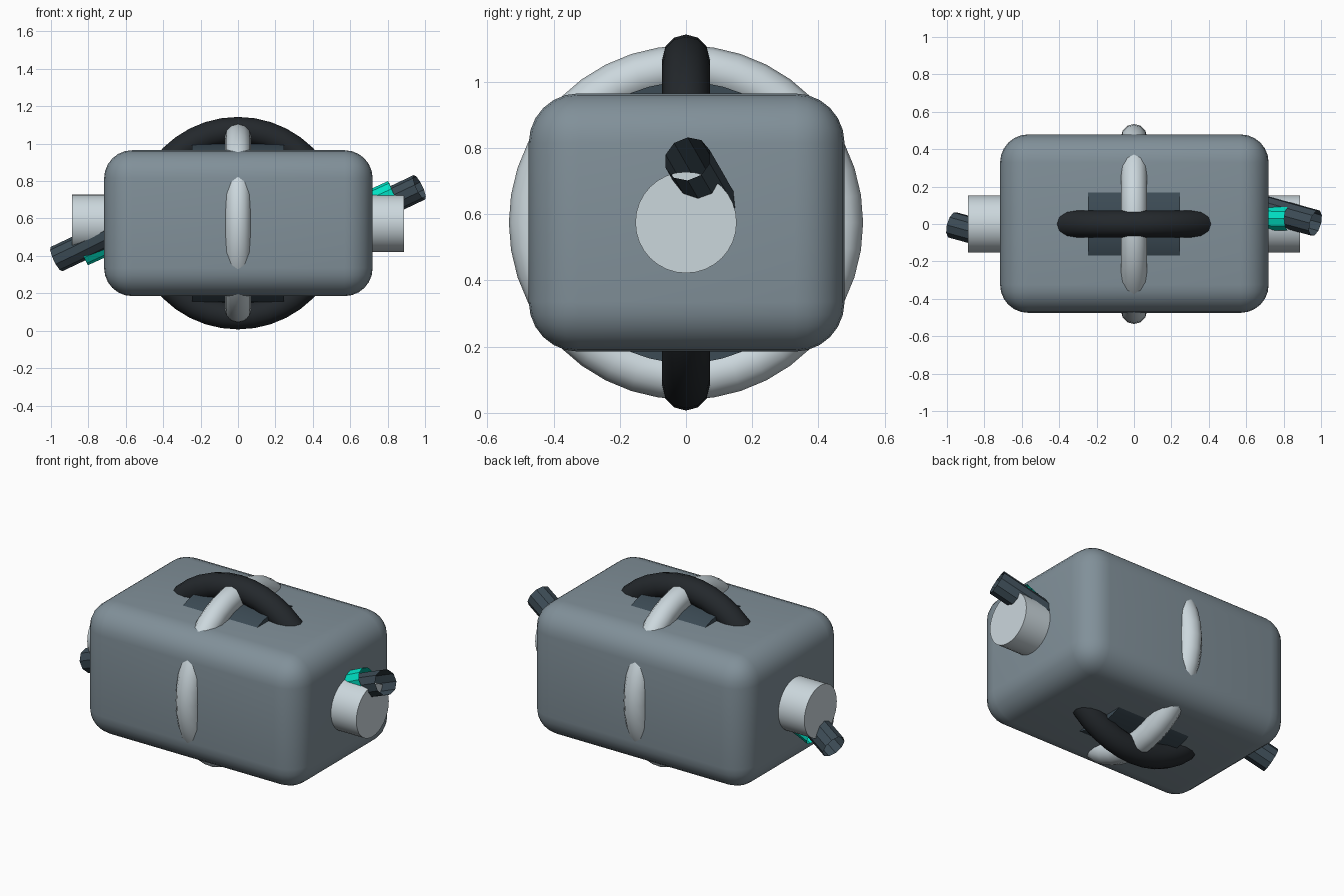
import bpy, bmesh, math
from mathutils import Vector

if "Cube" in bpy.data.objects:
    bpy.data.objects.remove(bpy.data.objects["Cube"])

CZ = 0.575  # height of the core centre


def material(name, rgb):
    m = bpy.data.materials.new(name)
    m.diffuse_color = (*rgb, 1)
    m.use_nodes = True
    m.node_tree.nodes["Principled BSDF"].inputs["Base Color"].default_value = m.diffuse_color
    return m


BODY = material("blue_grey", (0.22, 0.28, 0.32))
LIGHT = material("pale_metal", (0.60, 0.68, 0.72))
BLACK = material("black", (0.017, 0.021, 0.025))
SLATE = material("slate", (0.045, 0.07, 0.09))
TEAL = material("teal", (0.0, 0.75, 0.55))


def finish(name, mat, angle=35):
    ob = bpy.context.object
    ob.name = name
    ob.data.materials.append(mat)
    bpy.ops.object.shade_smooth_by_angle(angle=math.radians(angle))
    return ob


def x_cylinder(name, radius, half_length, mat, sides=32):
    bpy.ops.mesh.primitive_cylinder_add(vertices=sides, radius=radius, depth=2 * half_length,
                                        location=(0, 0, CZ), rotation=(0, math.pi / 2, 0))
    return finish(name, mat)


def ring(name, major, minor, rotation, mat):
    bpy.ops.mesh.primitive_torus_add(major_radius=major, minor_radius=minor, major_segments=40,
                                     minor_segments=12, location=(0, 0, CZ), rotation=rotation)
    return finish(name, mat, 40)


def open_tube(name, path, radius, mat, sign, sides=10):
    """Open-ended tube along a path given relative to the core centre; sign -1 reflects it."""
    pts = [Vector(p) * sign for p in path]
    bm = bmesh.new()
    loops = []
    for i, p in enumerate(pts):
        d = (pts[min(i + 1, len(pts) - 1)] - pts[max(i - 1, 0)]).normalized()
        u = d.cross(Vector((0, 1, 0))).normalized()
        v = d.cross(u)
        loops.append([bm.verts.new(p + radius * (u * math.cos(a) + v * math.sin(a)))
                      for a in (2 * math.pi * k / sides for k in range(sides))])
    for a, b in zip(loops, loops[1:]):
        for k in range(sides):
            n = (k + 1) % sides
            bm.faces.new((a[k], a[n], b[n], b[k]))
    bmesh.ops.recalc_face_normals(bm, faces=bm.faces)
    me = bpy.data.meshes.new(name)
    bm.to_mesh(me)
    bm.free()
    me.materials.append(mat)
    ob = bpy.data.objects.new(name, me)
    ob.location = (0, 0, CZ)
    bpy.context.collection.objects.link(ob)
    return ob


# rounded casing
bpy.ops.mesh.primitive_cube_add(size=1, location=(0.002, 0.002, CZ))
casing = bpy.context.object
casing.scale = (1.436, 0.954, 0.78)
bpy.ops.object.transform_apply(location=False, rotation=False, scale=True)
bevel = casing.modifiers.new("round", 'BEVEL')
bevel.width = 0.15
bevel.segments = 6
bpy.ops.object.modifier_apply(modifier="round")
finish("casing", BODY)

# drum and axle along x
x_cylinder("inner_drum", 0.425, 0.245, SLATE, 48)
x_cylinder("axle", 0.153, 0.887, LIGHT)

# crossed rings around the casing
ring("pale_ring", 0.465, 0.07, (0, math.pi / 2, 0), LIGHT)
ring("black_ring", 0.496, 0.072, (math.pi / 2, 0, 0), BLACK)

# paired strands emerging at both ends, point-reflected through the centre
dark_path = [(0.58, 0.11, 0.0), (0.72, 0.075, 0.07), (0.85, 0.038, 0.135), (0.97, 0.005, 0.192)]
teal_path = [(0.58, 0.045, 0.06), (0.72, 0.03, 0.115), (0.83, 0.028, 0.165)]
for side, s in (("right", 1), ("left", -1)):
    open_tube(side + "_dark_strand", dark_path, 0.072, SLATE, s)
    open_tube(side + "_teal_strand", teal_path, 0.066, TEAL, s)
